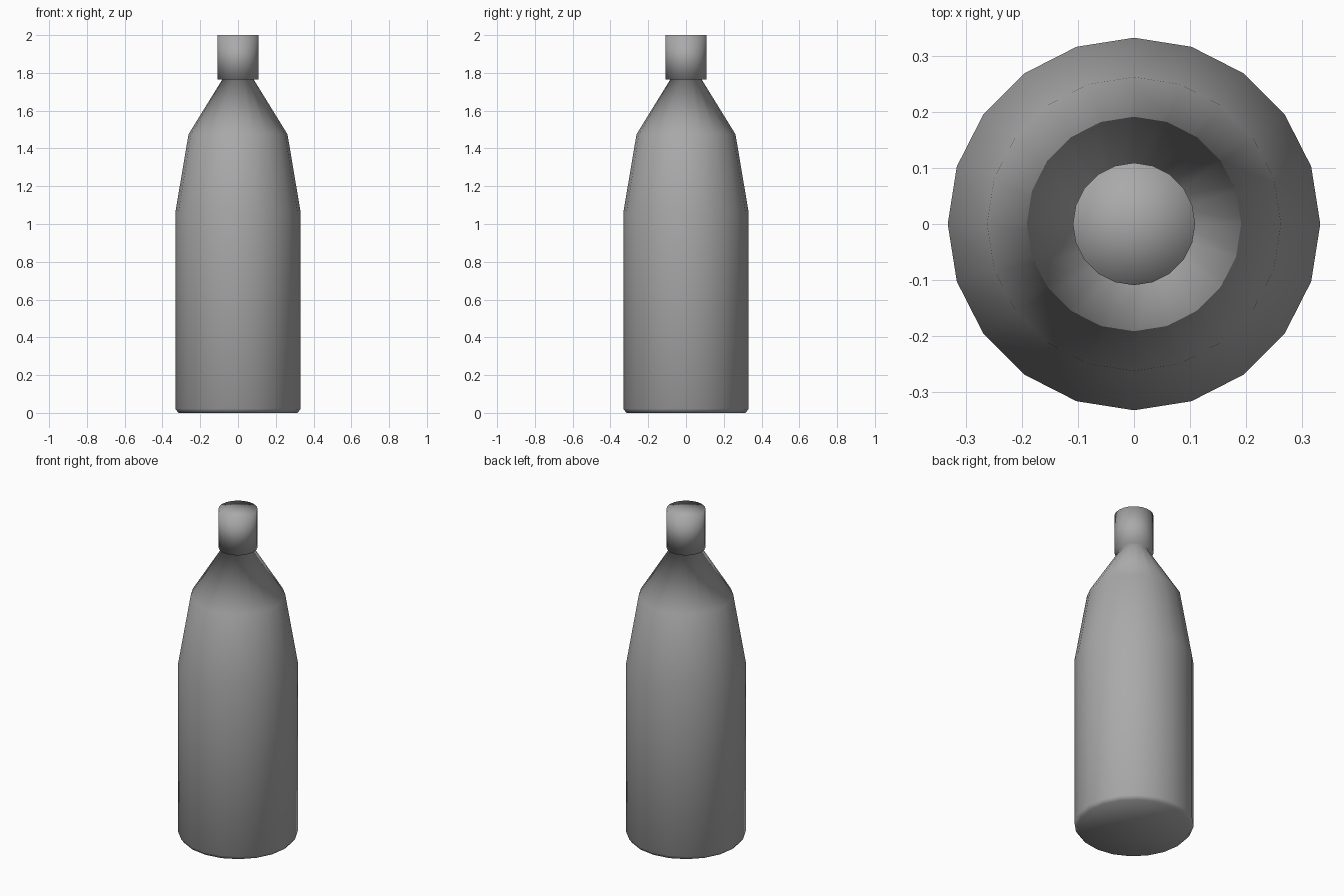
import bpy, bmesh, math

cube = bpy.data.objects.get("Cube")
if cube:
    bpy.data.objects.remove(cube, do_unlink=True)

SIDES = 20

grey = bpy.data.materials.new("plain grey")
grey.use_nodes = True
colour = (0.4, 0.4, 0.4, 1)
grey.diffuse_color = colour
grey.node_tree.nodes["Principled BSDF"].inputs["Base Color"].default_value = colour


def lathe(name, profile):
    """Turn a (radius, height) profile around z; zero radius closes the end with a fan."""
    bm = bmesh.new()
    verts = [bm.verts.new((r, 0, z)) for r, z in profile]
    edges = [bm.edges.new(pair) for pair in zip(verts, verts[1:])]
    bmesh.ops.spin(bm, geom=verts + edges, cent=(0, 0, 0), axis=(0, 0, 1),
                   angle=math.tau, steps=SIDES)
    bmesh.ops.remove_doubles(bm, verts=bm.verts, dist=0.0005)
    bmesh.ops.recalc_face_normals(bm, faces=bm.faces)
    for face in bm.faces:
        face.smooth = True
    mesh = bpy.data.meshes.new(name)
    bm.to_mesh(mesh)
    bm.free()
    mesh.materials.append(grey)
    obj = bpy.data.objects.new(name, mesh)
    bpy.context.collection.objects.link(obj)
    return obj


# Bottle: base with chamfer, straight body, tapered shoulder, neck and overhanging cap
lathe("bottle", [
    (0, 0), (0.315, 0), (0.332, 0.022),
    (0.332, 1.06), (0.262, 1.475), (0.083, 1.765),
    (0.109, 1.765), (0.109, 2.0), (0, 2.0),
])
